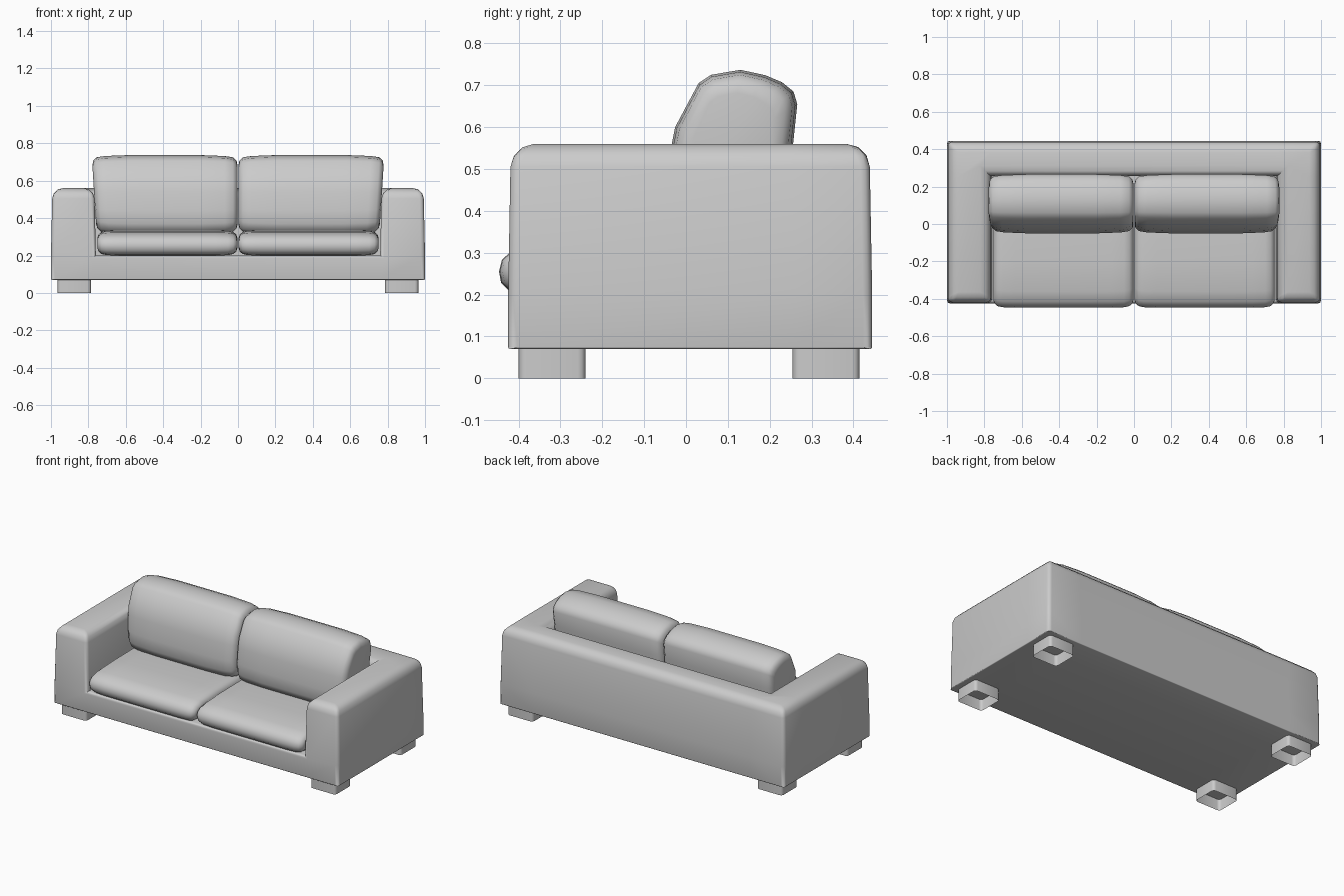
import bpy, bmesh
from itertools import product

if "Cube" in bpy.data.objects:
    bpy.data.objects.remove(bpy.data.objects["Cube"])


def finish(name, bm, angle=0.6):
    me = bpy.data.meshes.new(name)
    bm.to_mesh(me)
    bm.free()
    ob = bpy.data.objects.new(name, me)
    bpy.context.collection.objects.link(ob)
    bpy.ops.object.select_all(action='DESELECT')
    ob.select_set(True)
    bpy.context.view_layer.objects.active = ob
    return ob


def smooth(angle):
    bpy.ops.object.shade_smooth_by_angle(angle=angle)


# Frame: U of arms and back around a low seat platform, from box cells
def sofa_frame():
    X, Y, Z = [-1, -.76, .76, 1], [-.425, .26, .445], [.07, .2, .56]
    solid = {c for c in product(range(3), range(2), range(2)) if c != (1, 0, 1)}
    bm = bmesh.new()
    for c in solid:
        for axis, side in product(range(3), (0, 1)):
            n = list(c)
            n[axis] += 2 * side - 1
            if tuple(n) in solid:
                continue
            u, v = [a for a in range(3) if a != axis]
            quad = []
            for du, dv in ((0, 0), (1, 0), (1, 1), (0, 1)):
                i = list(c)
                i[axis] += side
                i[u] += du
                i[v] += dv
                quad.append(bm.verts.new((X[i[0]], Y[i[1]], Z[i[2]])))
            bm.faces.new(quad)
    bmesh.ops.remove_doubles(bm, verts=bm.verts, dist=1e-4)
    bmesh.ops.recalc_face_normals(bm, faces=bm.faces)
    # soft top rims, tighter upright corners, crisp underside
    weight = bm.edges.layers.float.new("bevel_weight_edge")
    for e in bm.edges:
        if e.calc_face_angle_signed() > .1:
            z0, z1 = (v.co.z for v in e.verts)
            e[weight] = .4 if abs(z0 - z1) > .01 else 1 if z0 > .5 else .25 if z0 > .1 else .08
    # slight upward taper
    for v in bm.verts:
        if v.co.z > .5:
            v.co.y *= .985
            v.co.x += (-.008 if abs(v.co.x) > .9 else .008) * (1 if v.co.x > 0 else -1)
    finish("sofa_frame", bm)
    ob = bpy.context.object
    mod = ob.modifiers.new("soft_edges", 'BEVEL')
    mod.limit_method = 'WEIGHT'
    mod.width = .055
    mod.segments = 3
    bpy.ops.object.modifier_apply(modifier=mod.name)
    smooth(.6)


# Cushion: y-z profile lofted along x, shrinking at the rounded ends
def cushion(name, profile, stations, side, taper=0.0):
    ys, zs = zip(*profile)
    cy, cz = (min(ys) + max(ys)) / 2, (min(zs) + max(zs)) / 2
    hy, hz = (max(ys) - min(ys)) / 2, (max(zs) - min(zs)) / 2
    bm = bmesh.new()
    rings = []
    for x, d in stations:
        ring = []
        for y, z in profile:
            nz = cz + (z - cz) * (hz - d) / hz
            nx = x * (1 - taper * (max(zs) - nz))
            ring.append(bm.verts.new((side * nx, cy + (y - cy) * (hy - d) / hy, nz)))
        rings.append(ring)
    n = len(profile)
    for a, b in zip(rings, rings[1:]):
        for i in range(n):
            bm.faces.new((a[i], a[(i + 1) % n], b[(i + 1) % n], b[i]))
    bm.faces.new(rings[0])
    bm.faces.new(rings[-1])
    bmesh.ops.recalc_face_normals(bm, faces=bm.faces)
    finish(name, bm)
    smooth(1.0)


def stations(x0, x1, ends):
    return [(x0 + t, d) for t, d in ends] + [(x1 - t, d) for t, d in reversed(ends)]


# Foot: open rounded square tube
def foot(name, x, y):
    bm = bmesh.new()
    bmesh.ops.create_cube(bm, size=1)
    for v in bm.verts:
        v.co = (x + v.co.x * .178, y + v.co.y * .16, .035 + v.co.z * .072)
    upright = [e for e in bm.edges if abs(e.verts[0].co.z - e.verts[1].co.z) > .01]
    bmesh.ops.bevel(bm, geom=upright, offset=.018, segments=3, profile=.5, affect='EDGES')
    bm.normal_update()
    caps = [f for f in bm.faces if abs(f.normal.z) > .9]
    bmesh.ops.delete(bm, geom=caps, context='FACES')
    finish(name, bm)
    smooth(.6)


seat_profile = [(-.447, .255), (-.442, .228), (-.42, .206), (-.37, .2), (.2, .2), (.25, .22),
                (.255, .3), (.22, .325), (.0, .334), (-.2, .332), (-.36, .323),
                (-.415, .306), (-.44, .283)]
back_profile = [(.02, .315), (-.03, .33), (-.048, .37), (-.05, .44), (-.038, .54), (-.026, .6),
                (.03, .705), (.06, .725), (.13, .737), (.19, .724), (.23, .707), (.257, .685),
                (.266, .655), (.256, .56), (.245, .4), (.22, .325)]
seat_ends = [(0, .04), (.006, .022), (.022, .008), (.05, .002), (.12, 0)]
back_ends = [(0, .055), (.006, .03), (.025, .012), (.07, .005), (.2, 0)]

sofa_frame()
for s, label in ((-1, "left"), (1, "right")):
    cushion(f"seat_cushion_{label}", seat_profile, stations(.003, .752, seat_ends), s)
    cushion(f"back_cushion_{label}", back_profile, stations(.002, .782, back_ends), s, .08)
    foot(f"front_foot_{label}", s * .875, -.32)
    foot(f"back_foot_{label}", s * .875, .335)
